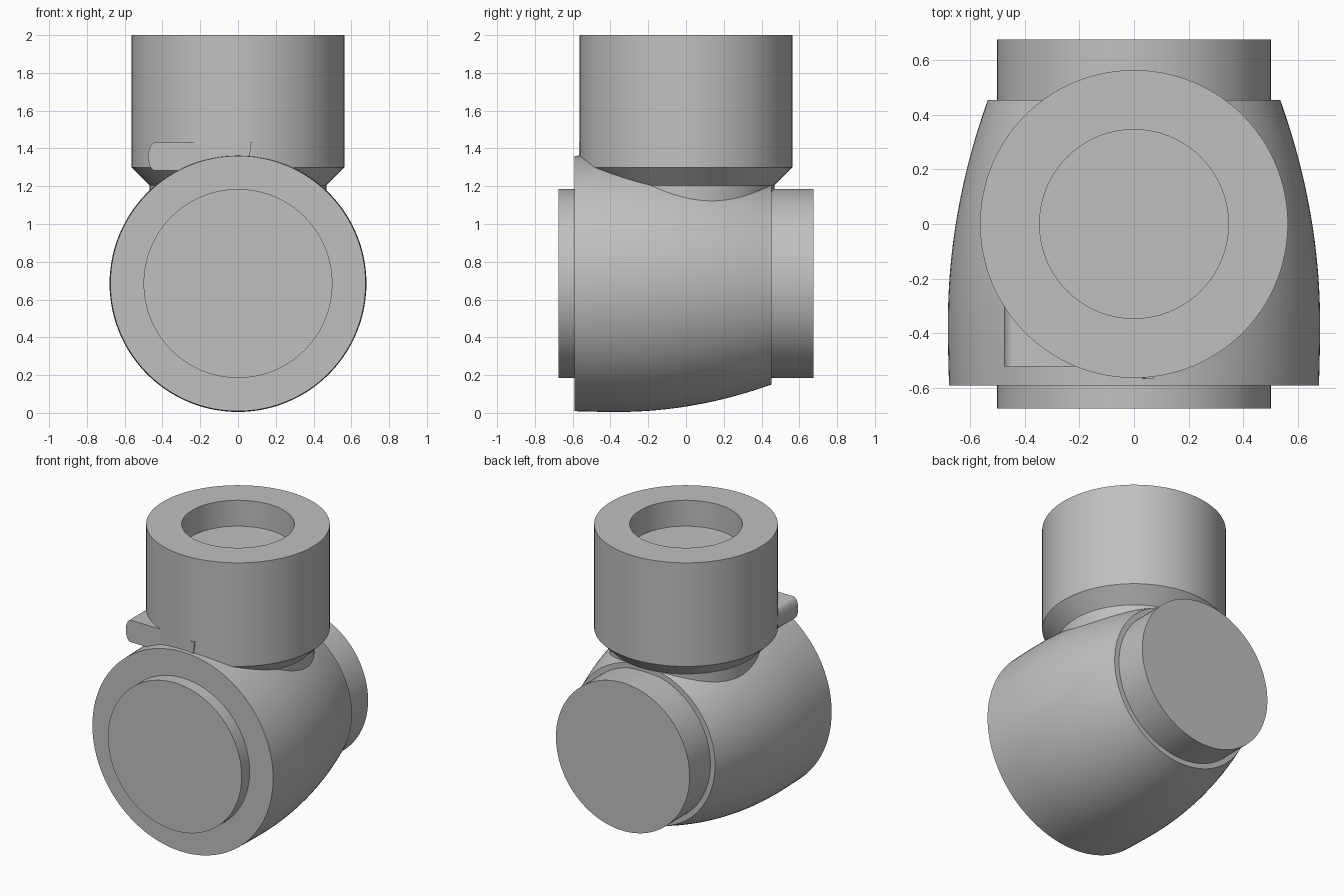
import bpy, bmesh, math
from mathutils import Matrix

old = bpy.data.objects.get("Cube")
if old:
    bpy.data.objects.remove(old, do_unlink=True)

grey = bpy.data.materials.new("plain grey")
grey.use_nodes = True
colour = (0.53, 0.53, 0.53, 1)
grey.diffuse_color = colour
grey.node_tree.nodes["Principled BSDF"].inputs["Base Color"].default_value = colour

AXIS_Z = 0.685      # height of the horizontal axis
BODY_R = 0.68
CUP_R = 0.5625
NECK_R = 0.4675


def finish(name, bm):
    bmesh.ops.recalc_face_normals(bm, faces=bm.faces)
    mesh = bpy.data.meshes.new(name)
    bm.to_mesh(mesh)
    bm.free()
    mesh.materials.append(grey)
    obj = bpy.data.objects.new(name, mesh)
    bpy.context.collection.objects.link(obj)
    bpy.ops.object.select_all(action='DESELECT')
    obj.select_set(True)
    bpy.context.view_layer.objects.active = obj
    bpy.ops.object.shade_smooth_by_angle(angle=math.radians(25))
    return obj


def lathe(name, profile, horizontal=False):
    """Revolve (radius, position) points; horizontal parts run along y."""
    bm = bmesh.new()
    n = 128
    rings = [[bm.verts.new((r * math.cos(2 * math.pi * i / n),
                            r * math.sin(2 * math.pi * i / n), h))
              for i in range(n)] for r, h in profile]
    for a, b in zip(rings, rings[1:]):
        for i in range(n):
            j = (i + 1) % n
            bm.faces.new((a[i], a[j], b[j], b[i]))
    bm.faces.new(rings[0])
    bm.faces.new(rings[-1])
    if horizontal:
        bm.transform(Matrix.Translation((0, 0, AXIS_Z))
                     @ Matrix.Rotation(-math.pi / 2, 4, 'X'))
    return finish(name, bm)


def extrude_xz(name, points, y0, y1):
    """Extrude an outline in the x-z plane from y0 to y1."""
    bm = bmesh.new()
    face = bm.faces.new([bm.verts.new((x, y0, z)) for x, z in points])
    new = bmesh.ops.extrude_face_region(bm, geom=[face])["geom"]
    bmesh.ops.translate(bm, vec=(0, y1 - y0, 0),
                        verts=[v for v in new if isinstance(v, bmesh.types.BMVert)])
    return finish(name, bm)


# Barrel body: a gentle arc, widest near the front
y_front, y_back, y_wide = -0.59, 0.453, -0.36
body = []
for i in range(25):
    y = y_front + (y_back - y_front) * i / 24
    bend = 0.22 if y > y_wide else 0.08
    body.append((BODY_R - bend * (y - y_wide) ** 2, y))
lathe("barrel_body", body, True)

# Round end bosses
lathe("front_boss", [(0.5, -0.675), (0.5, -0.5)], True)
lathe("back_boss", [(0.5, 0.4), (0.5, 0.675)], True)

# Upright socket with neck, chamfer and blind bore
lathe("upright_socket", [(NECK_R, 0.9), (NECK_R, 1.205), (CUP_R, 1.3),
                         (CUP_R, 2.0), (0.345, 2.0), (0.345, 1.825)])

# Side tab with a bulged end
mid, half, sag = 1.357, 0.074, 0.035
outline = [(-0.1, mid - half), (-0.1, mid + half)]
for i in range(17):
    t = math.pi / 2 - math.pi * i / 16
    outline.append((-0.44 - sag * math.cos(t), mid + half * math.sin(t)))
extrude_xz("side_tab", outline, -0.52, -0.2)

# Small slanted index mark
extrude_xz("index_mark", [(0.03, 1.35), (0.06, 1.35), (0.072, 1.435), (0.04, 1.435)],
           -0.567, -0.54)
